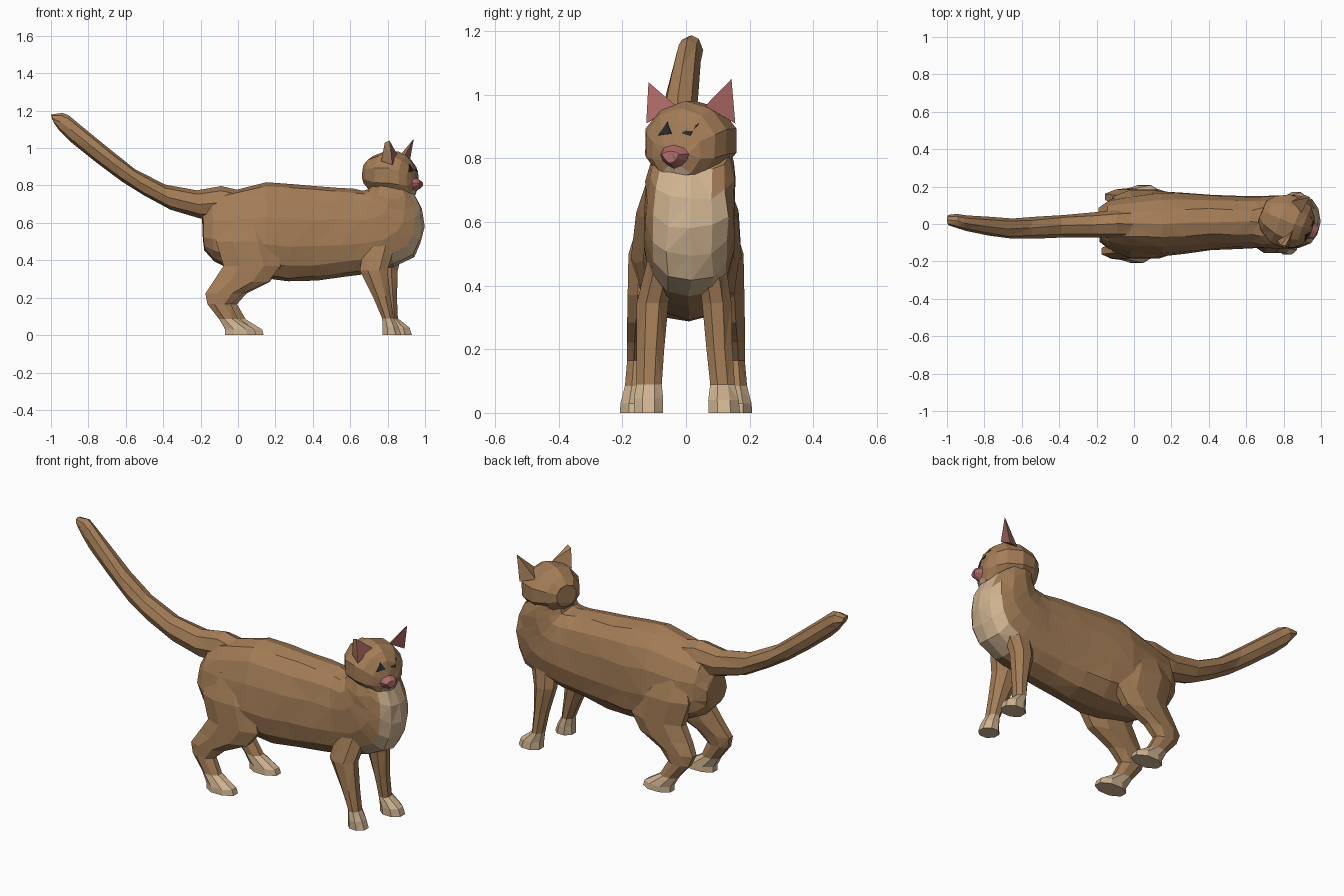
import bpy, bmesh, math, random
from mathutils import Vector, Matrix
from mathutils.bvhtree import BVHTree

if "Cube" in bpy.data.objects:
    bpy.data.objects.remove(bpy.data.objects["Cube"])

random.seed(4)


def material(name, rgb):
    m = bpy.data.materials.new(name)
    m.diffuse_color = (*rgb, 1)
    m.use_nodes = True
    m.node_tree.nodes["Principled BSDF"].inputs["Base Color"].default_value = m.diffuse_color
    return m


FUR = material("brown_fur", (0.37, 0.205, 0.095))
CREAM = material("cream_fur", (0.62, 0.45, 0.28))
PINK = material("pink_skin", (0.43, 0.15, 0.14))
DARK = material("dark_eye", (0.02, 0.025, 0.025))


def finish(name, bm, mats, rule=None):
    """Colour the faces by a rule, triangulate and make the object."""
    bmesh.ops.recalc_face_normals(bm, faces=bm.faces)
    bm.normal_update()
    if rule:
        for f in bm.faces:
            f.material_index = rule(f)
    bmesh.ops.triangulate(bm, faces=bm.faces)
    me = bpy.data.meshes.new(name)
    bm.to_mesh(me)
    for m in mats:
        me.materials.append(m)
    ob = bpy.data.objects.new(name, me)
    bpy.context.collection.objects.link(ob)
    return ob


def loft(rings, jitter=0.0):
    """Skin a list of rings (lists of points) and cap both ends."""
    bm = bmesh.new()
    vs = [[bm.verts.new(p) for p in r] for r in rings]
    n = len(vs[0])
    for a, b in zip(vs, vs[1:]):
        for i in range(n):
            j = (i + 1) % n
            bm.faces.new((a[i], a[j], b[j], b[i]))
    bm.faces.new(vs[0])
    bm.faces.new(vs[-1])
    if jitter:
        for v in bm.verts:
            v.co += Vector([random.uniform(-jitter, jitter) for _ in range(3)])
    return bm


def spine_ring(top, bottom, half_width, y, n, power=0.85, pear=0.0):
    """Ring through a top and a bottom (x, z) point, optionally wider below."""
    t, b = Vector((top[0], y, top[1])), Vector((bottom[0], y, bottom[1]))
    mid, up = (t + b) / 2, (t - b) / 2
    pts = []
    for i in range(n):
        a = math.tau * i / n
        c, s = math.cos(a), math.sin(a)
        c = math.copysign(abs(c) ** power, c)
        s = math.copysign(abs(s) ** power, s) * (1 - pear * c)
        pts.append(mid + up * c + Vector((0, half_width * s, 0)))
    return pts


def flat_ring(x, y, z, rx, ry, n=8):
    return [Vector((x + rx * math.cos(math.tau * (i + .5) / n),
                    y + ry * math.sin(math.tau * (i + .5) / n), z)) for i in range(n)]


# Trunk, chest and neck: top, bottom, half width, y, pear shape
trunk = [
    ((-.19, .64), (-.182, .45), .09, 0, .1), ((-.14, .73), (-.13, .40), .13, 0, .15),
    ((-.05, .765), (-.03, .35), .155, 0, .18), ((.15, .822), (.14, .30), .172, 0, .15),
    ((.28, .812), (.27, .285), .163, .005, .12), ((.40, .80), (.42, .295), .15, .01, .08),
    ((.52, .79), (.56, .312), .143, .01, .06), ((.62, .78), (.70, .33), .14, .01, .05),
    ((.67, .775), (.84, .362), .145, .01, 0), ((.69, .78), (.94, .415), .147, .012, 0),
    ((.70, .80), (.98, .49), .144, .012, 0), ((.71, .82), (.995, .58), .142, .014, 0),
    ((.72, .85), (.985, .67), .135, .017, 0), ((.74, .88), (.94, .765), .118, .02, 0)]


def chest_patch(f):
    c = f.calc_center_median()
    inside = abs((c.y - .012) / .125) ** 2.6 + abs((c.z - .56) / .205) ** 2.6 < 1
    return 1 if inside and c.x > .84 and f.normal.x > .15 else 0


finish("body", loft([spine_ring(t, b, w, y, 14, .85, p) for t, b, w, y, p in trunk], .005),
       [FUR, CREAM], chest_patch)

# Tail
tail = [
    ((.02, .77), (.02, .62), .08, 0), ((-.09, .795), (-.09, .62), .075, 0),
    ((-.22, .775), (-.2, .625), .068, -.005), ((-.39, .803), (-.36, .67), .06, -.01),
    ((-.55, .888), (-.50, .745), .057, -.02), ((-.68, .988), (-.62, .822), .055, -.025),
    ((-.80, 1.088), (-.75, .918), .05, -.01), ((-.91, 1.178), (-.89, 1.03), .041, .005),
    ((-.94, 1.188), (-.955, 1.09), .037, .015), ((-1.0, 1.18), (-.985, 1.135), .027, .02)]
finish("tail", loft([spine_ring(*r, 8, .95) for r in tail], .002), [FUR])


# Legs with cream paws
def paw_rule(f):
    return 1 if f.calc_center_median().z < .085 else 0


def leg(name, sections):
    finish(name, loft([flat_ring(*s) for s in sections]), [FUR, CREAM], paw_rule)


leg("front_leg_right", [
    (.76, -.07, .50, .09, .05), (.725, -.105, .345, .08, .054), (.77, -.112, .2, .05, .047),
    (.802, -.116, .09, .034, .043), (.815, -.118, .045, .046, .05), (.822, -.118, 0, .055, .05)])
leg("front_leg_left", [
    (.81, .075, .50, .09, .05), (.795, .097, .345, .064, .05), (.813, .105, .2, .04, .044),
    (.825, .115, .09, .032, .042), (.86, .118, .04, .062, .052), (.867, .12, 0, .068, .054)])

hind = [  # x, y, z, half length, half width, share of the stride offset
    (.03, .09, .64, .11, .05, 0), (.04, .12, .50, .17, .066, 0),
    (.075, .13, .37, .165, .058, 0), (.015, .137, .285, .16, .052, .2),
    (-.075, .145, .222, .108, .044, .5), (-.10, .15, .165, .068, .038, .8),
    (-.05, .155, .085, .055, .04, 1), (.01, .16, .03, .085, .05, 1),
    (.015, .16, 0, .09, .052, 1)]
for name, side, stride in (("hind_leg_right", -1, 0), ("hind_leg_left", 1, .04)):
    leg(name, [(x + stride * k, side * y, z, rx, ry) for x, y, z, rx, ry, k in hind])

# Head turned slightly to its right
HEAD = Matrix.Translation((.82, .015, .86)) @ Matrix.Rotation(math.radians(-22), 4, 'Z')
head = [  # forward, height, half width, half height, flare of the upper half
    (-.145, .0, .06, .06, 0), (-.11, .0, .106, .095, 0), (-.04, -.005, .144, .125, 0),
    (.04, -.009, .144, .129, 0), (.088, -.02, .122, .118, 0), (.122, -.034, .085, .089, 0),
    (.138, -.055, .047, .036, .25), (.170, -.055, .027, .02, .35)]


def head_ring(x, z, w, h, flare):
    ring = []
    for i in range(10):
        s, c = math.sin(math.tau * i / 10), math.cos(math.tau * i / 10)
        ring.append(HEAD @ Vector((x, w * s * (1 + flare * c), z + h * c)))
    return ring


head_bm = loft([head_ring(*r) for r in head], .002)
inv = HEAD.inverted()


def face_rule(f):
    """Pink nose at the tip, cream chin just below it."""
    c = inv @ f.calc_center_median()
    if c.x > .145:
        return 1
    return 2 if c.x > .12 and c.z < -.075 and abs(c.y) < .035 else 0


tree = BVHTree.FromBMesh(head_bm)
finish("head", head_bm, [FUR, PINK, CREAM], face_rule)

# Eyes: thin triangular plates lying on the face, the left one half closed
look = HEAD.to_3x3() @ Vector((1, 0, 0))
for name, corners in (("eye_right", ((-.012, .018), (-.06, .012), (-.032, .054))),
                      ("eye_left", ((.022, .02), (.05, .012), (.07, .05)))):
    bm = bmesh.new()
    pts = [tree.ray_cast(HEAD @ Vector((.5, y, z)), -look)[0] + look * .006 for y, z in corners]
    f = bm.faces.new([bm.verts.new(p) for p in pts])
    ext = bmesh.ops.extrude_face_region(bm, geom=[f])["geom"]
    for v in ext:
        if isinstance(v, bmesh.types.BMVert):
            v.co -= look * .008
    finish(name, bm, [DARK])

# Ears: blunt pyramids with a pink front face (outer, inner, back, tip, back of tip)
for name, points in (
        ("ear_right", ((.825, -.125, .91), (.85, -.035, .968), (.765, -.09, .93),
                       (.81, -.118, 1.04), (.785, -.112, 1.03))),
        ("ear_left", ((.915, .155, .91), (.895, .06, .965), (.84, .12, .93),
                      (.94, .143, 1.05), (.915, .138, 1.02)))):
    bm = bmesh.new()
    for p in points:
        bm.verts.new(p)
    bmesh.ops.convex_hull(bm, input=bm.verts)
    finish(name, bm, [FUR, PINK], lambda f: 1 if f.normal.x > .4 and f.normal.z > -.5 else 0)
